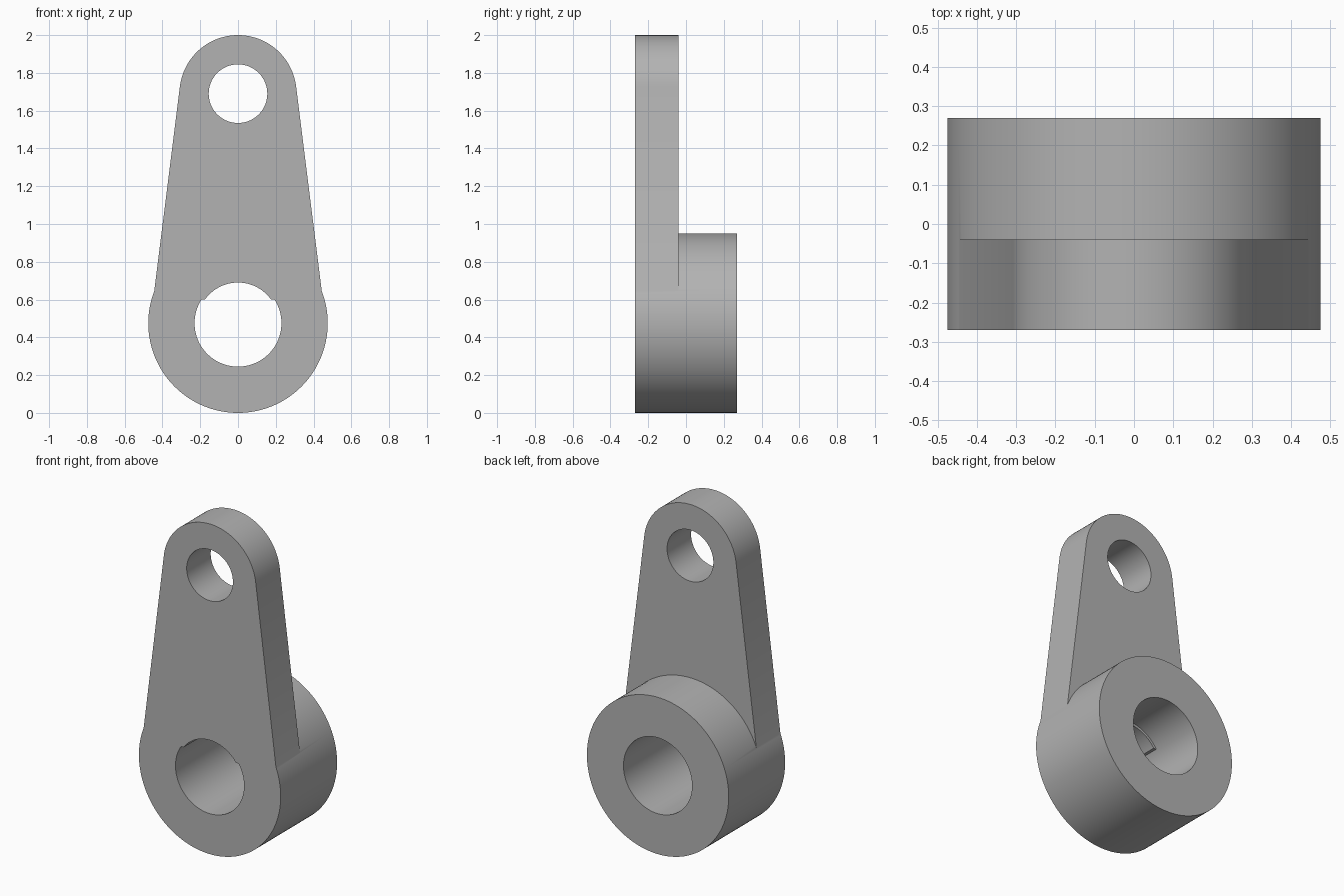
import bpy, bmesh
from math import cos, sin, pi, radians

FRONT, STEP, BACK = -0.27, -0.04, 0.27
RING_Z, RING_R, BORE_R = 0.475, 0.475, 0.23
EYE_Z, EYE_R, PIN_R = 1.69, 0.31, 0.155
ARM_BASE, LIP_R = 0.6, 0.215

cube = bpy.data.objects.get("Cube")
if cube:
    bpy.data.objects.remove(cube, do_unlink=True)

steel = bpy.data.materials.new("plain_grey")
steel.use_nodes = True
grey = (0.45, 0.45, 0.45, 1)
steel.diffuse_color = grey
steel.node_tree.nodes["Principled BSDF"].inputs["Base Color"].default_value = grey


def arc(z, r, start=0, end=360, n=128):
    """Points along an arc in the xz plane, centred on x = 0."""
    return [(r * cos(a), z + r * sin(a))
            for a in (radians(start + (end - start) * i / n) for i in range(n + 1))]


def extrude(name, outline, y0, y1):
    """Solid prism from an xz outline, running from y0 to y1."""
    bm = bmesh.new()
    face = bm.faces.new([bm.verts.new((x, y0, z)) for x, z in outline])
    made = bmesh.ops.extrude_face_region(bm, geom=[face])["geom"]
    verts = [v for v in made if isinstance(v, bmesh.types.BMVert)]
    bmesh.ops.translate(bm, verts=verts, vec=(0, y1 - y0, 0))
    bmesh.ops.recalc_face_normals(bm, faces=bm.faces)
    mesh = bpy.data.meshes.new(name)
    bm.to_mesh(mesh)
    bm.free()
    mesh.materials.append(steel)
    obj = bpy.data.objects.new(name, mesh)
    bpy.context.collection.objects.link(obj)
    return obj


def combine(target, tool, operation):
    """Apply a boolean and discard the tool."""
    mod = target.modifiers.new(operation.lower(), "BOOLEAN")
    mod.operation, mod.solver, mod.object = operation, "EXACT", tool
    bpy.ops.object.select_all(action="DESELECT")
    bpy.context.view_layer.objects.active = target
    target.select_set(True)
    bpy.ops.object.modifier_apply(modifier=mod.name)
    bpy.data.objects.remove(tool, do_unlink=True)


def drill(target, z, r):
    combine(target, extrude("drill", arc(z, r)[:-1], FRONT - 0.1, BACK + 0.1), "DIFFERENCE")


# Bored hub
lever = extrude("lever", arc(RING_Z, RING_R)[:-1], FRONT, BACK)
drill(lever, RING_Z, BORE_R)

# Tapered arm with rounded eye; its foot leaves a thin lip inside the bore
foot = 0.449
arm = extrude("arm", [(-foot, ARM_BASE), (foot, ARM_BASE)] + arc(EYE_Z, EYE_R, 7.1, 172.9, 64),
              FRONT, STEP)
drill(arm, EYE_Z, PIN_R)
drill(arm, RING_Z, LIP_R)

# Join into one solid
combine(lever, arm, "UNION")
bpy.ops.object.shade_smooth_by_angle(angle=radians(20))
